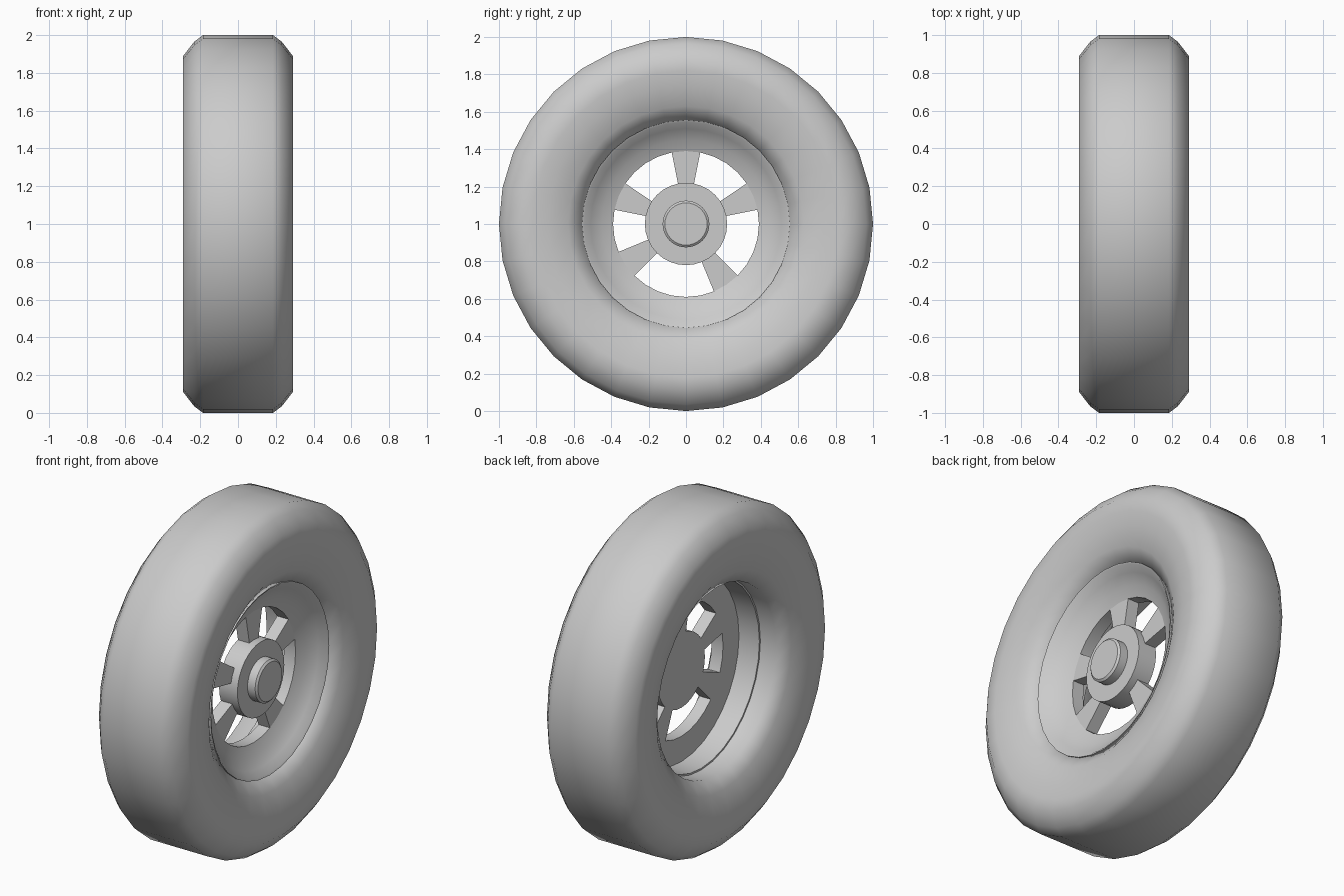
import bpy, bmesh, math

if "Cube" in bpy.data.objects:
    bpy.data.objects.remove(bpy.data.objects["Cube"])

SEG = 32
STEP = 2 * math.pi / SEG


def lathe(name, profile, start=0, count=SEG, smooth=35, closed=True):
    """Spin a profile of (x, radius) points about the wheel axle at z = 1.
    start and count are in 32nds of a turn; closed profiles loop round."""
    bm = bmesh.new()
    full = count == SEG
    rings = []
    for i in range(count if full else count + 1):
        a = (start + i) * STEP
        rings.append([bm.verts.new((x, r * math.cos(a), 1 + r * math.sin(a)))
                      for x, r in profile])
    n = len(profile)
    for i in range(count):
        a, b = rings[i], rings[(i + 1) % len(rings)]
        for j in range(n if closed else n - 1):
            k = (j + 1) % n
            bm.faces.new((a[j], a[k], b[k], b[j]))
    if not full:
        bm.faces.new(rings[0])
        bm.faces.new(rings[-1])
    if not closed:
        # cap the flat ends of a solid turned part
        bm.faces.new([ring[0] for ring in rings])
        bm.faces.new([ring[-1] for ring in rings])
    bmesh.ops.recalc_face_normals(bm, faces=bm.faces)
    mesh = bpy.data.meshes.new(name)
    bm.to_mesh(mesh)
    bm.free()
    ob = bpy.data.objects.new(name, mesh)
    bpy.context.collection.objects.link(ob)
    bpy.ops.object.select_all(action='DESELECT')
    ob.select_set(True)
    bpy.context.view_layer.objects.active = ob
    bpy.ops.object.shade_smooth_by_angle(angle=math.radians(smooth))
    return ob


# Tyre: half section from bead to tread, mirrored across the middle
half = [(0.20, 0.555), (0.25, 0.63), (0.282, 0.74), (0.29, 0.82),
        (0.29, 0.89), (0.232, 0.965), (0.185, 1.0)]
lathe("tyre", half + [(-x, r) for x, r in reversed(half)], smooth=60)

# Rim: outer lip, dished face, window edge and the barrel behind
lathe("rim", [(0.21, 0.556), (0.205, 0.545), (0.17, 0.51), (0.13, 0.45),
              (0.105, 0.39), (0.03, 0.39), (0.03, 0.54), (-0.10, 0.545),
              (-0.10, 0.556)])

# Five spokes, each two segments wide
for i, start in enumerate((7, 1, 13, 18, 26)):
    lathe(f"spoke_{i + 1}", [(0.105, 0.39), (0.105, 0.215),
                             (0.03, 0.215), (0.03, 0.39)], start, 2)

# Hub disc and axle cap
lathe("hub", [(0.03, 0.22), (0.15, 0.22)], closed=False)
lathe("axle_cap", [(0.14, 0.125), (0.20, 0.125), (0.21, 0.113)], closed=False)
